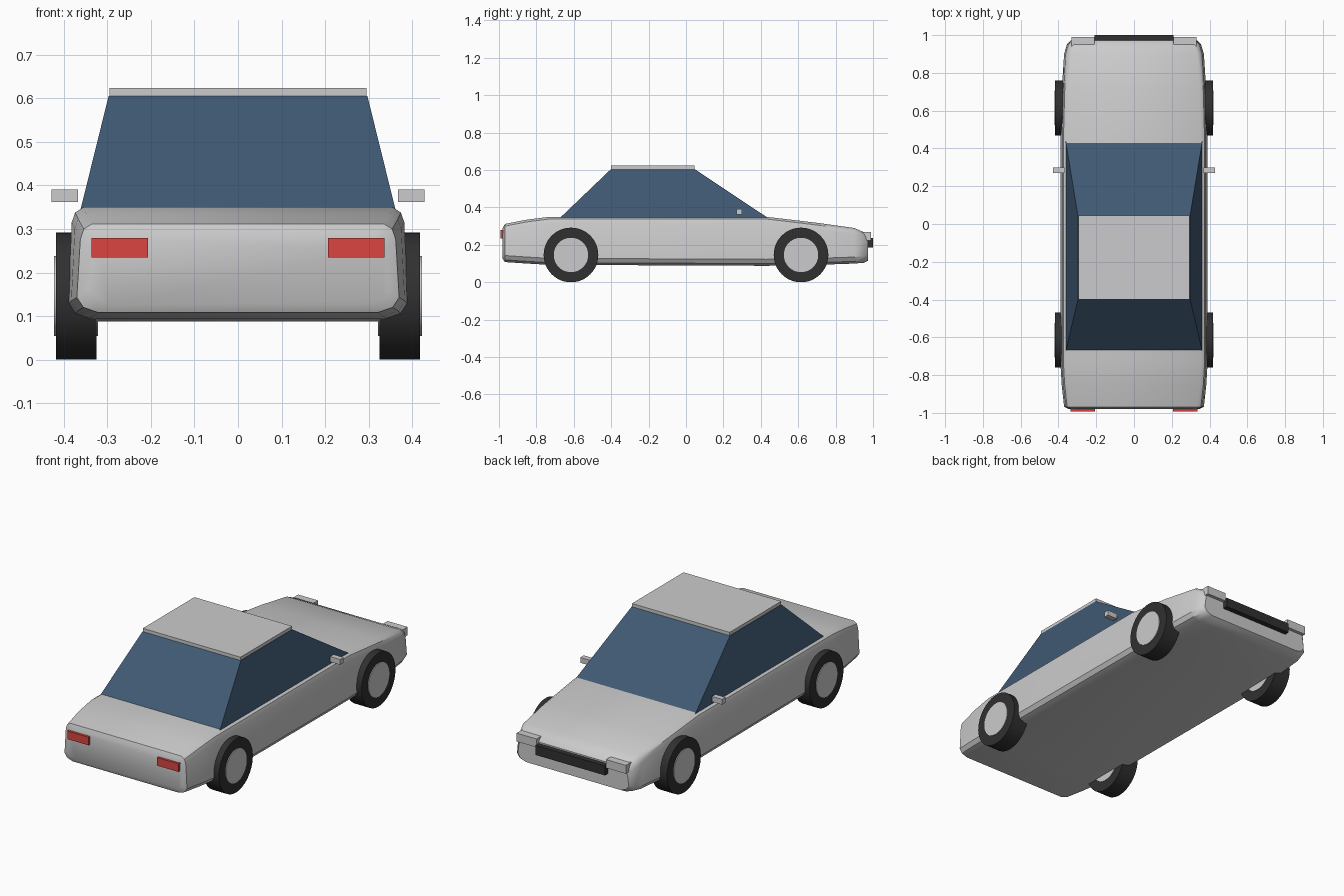
import bpy
import bmesh
import math
from mathutils import Matrix

if "Cube" in bpy.data.objects:
    bpy.data.objects.remove(bpy.data.objects["Cube"], do_unlink=True)


def material(name, r, g, b):
    m = bpy.data.materials.new(name)
    m.use_nodes = True
    m.diffuse_color = (r, g, b, 1)
    m.node_tree.nodes["Principled BSDF"].inputs["Base Color"].default_value = (r, g, b, 1)
    return m


SILVER = material("silver paint", 0.6, 0.6, 0.61)
GLASS = material("blue glass", 0.05, 0.1, 0.17)
RUBBER = material("black rubber", 0.03, 0.03, 0.03)
RED = material("red lens", 0.7, 0.06, 0.05)


def finish(name, bm, mat, smooth=None):
    bmesh.ops.recalc_face_normals(bm, faces=bm.faces)
    mesh = bpy.data.meshes.new(name)
    bm.to_mesh(mesh)
    bm.free()
    mesh.materials.append(mat)
    ob = bpy.data.objects.new(name, mesh)
    bpy.context.collection.objects.link(ob)
    if smooth:
        bpy.ops.object.select_all(action="DESELECT")
        ob.select_set(True)
        bpy.context.view_layer.objects.active = ob
        bpy.ops.object.shade_smooth_by_angle(angle=math.radians(smooth))
    return ob


def loft(name, rings, mat, smooth=None):
    bm = bmesh.new()
    loops = [[bm.verts.new(p) for p in ring] for ring in rings]
    n = len(loops[0])
    for a, b in zip(loops, loops[1:]):
        for i in range(n):
            j = (i + 1) % n
            bm.faces.new((a[i], a[j], b[j], b[i]))
    bm.faces.new(loops[0])
    bm.faces.new(loops[-1])
    return finish(name, bm, mat, smooth)


def box(name, x, y, z, mat):
    rings = [[(x[0], y[0], h), (x[1], y[0], h), (x[1], y[1], h), (x[0], y[1], h)] for h in z]
    return loft(name, rings, mat)


def cylinder(name, x, y, z, radius, mat, sides=48):
    bm = bmesh.new()
    turn = Matrix.Translation((sum(x) / 2, y, z)) @ Matrix.Rotation(math.pi / 2, 4, "Y")
    bmesh.ops.create_cone(bm, cap_ends=True, segments=sides, radius1=radius,
                          radius2=radius, depth=abs(x[1] - x[0]), matrix=turn)
    return finish(name, bm, mat, 40)


# Body: rounded cross-sections given as y, half width, bottom, top
def section(y, w, low, high):
    half = [(w - 0.05, low), (w - 0.015, low + 0.012), (w, low + 0.035),
            (w - 0.008, high - 0.035), (w - 0.016, high - 0.012), (w - 0.035, high)]
    return [(x, y, z) for x, z in half] + [(-x, y, z) for x, z in reversed(half)]


stations = [(-0.98, 0.345, 0.125, 0.29), (-0.968, 0.37, 0.108, 0.312),
            (-0.85, 0.383, 0.1, 0.335), (-0.73, 0.39, 0.093, 0.35),
            (0.43, 0.39, 0.088, 0.35), (0.7, 0.383, 0.093, 0.318),
            (0.9, 0.37, 0.1, 0.29), (0.95, 0.355, 0.104, 0.268),
            (0.972, 0.335, 0.115, 0.245)]
loft("body", [section(*s) for s in stations], SILVER, 35)

# Cabin glass and roof panel
loft("cabin_glass", [
    [(-0.362, -0.675, 0.343), (0.362, -0.675, 0.343), (0.362, 0.44, 0.343), (-0.362, 0.44, 0.343)],
    [(-0.297, -0.4, 0.606), (0.297, -0.4, 0.606), (0.297, 0.045, 0.606), (-0.297, 0.045, 0.606)],
], GLASS)
box("roof", (-0.295, 0.295), (-0.4, 0.045), (0.605, 0.624), SILVER)

# Grille between the headlights
box("grille", (-0.21, 0.21), (0.95, 1.0), (0.185, 0.237), RUBBER)

# Paired parts on both sides
for side, s in (("left", 1), ("right", -1)):
    box(side + "_headlight", (0.21 * s, 0.33 * s), (0.93, 0.99), (0.222, 0.268), SILVER)
    box(side + "_tail_light", (0.207 * s, 0.336 * s), (-0.993, -0.96), (0.235, 0.279), RED)
    box(side + "_mirror", (0.367 * s, 0.428 * s), (0.27, 0.3), (0.362, 0.391), SILVER)
    for end, y in (("front", 0.615), ("rear", -0.615)):
        cylinder(f"{end}_{side}_tyre", (0.325 * s, 0.418 * s), y, 0.146, 0.146, RUBBER)
        cylinder(f"{end}_{side}_hub", (0.322 * s, 0.422 * s), y, 0.146, 0.092, SILVER)
